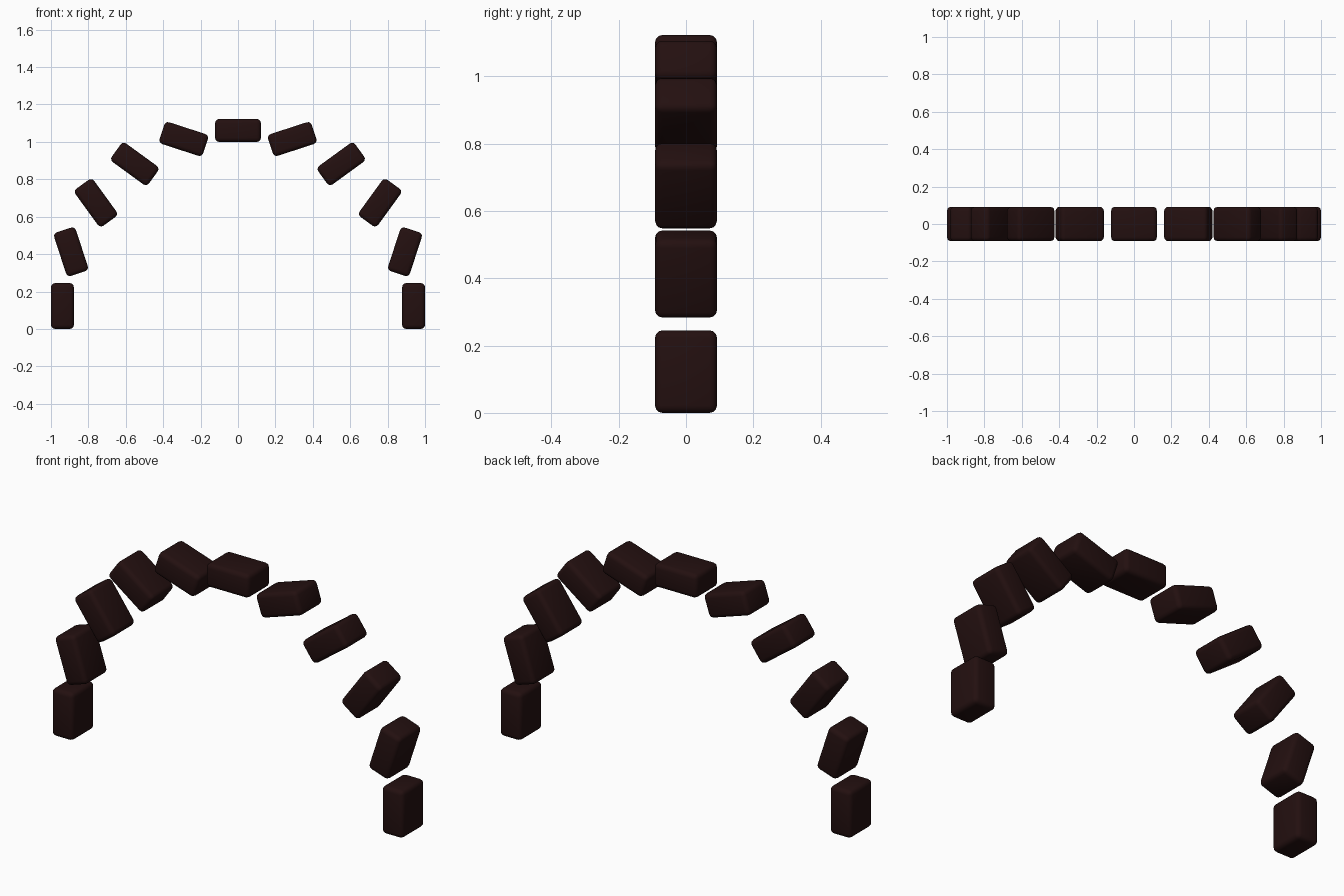
import bpy, math

if "Cube" in bpy.data.objects:
    bpy.data.objects.remove(bpy.data.objects["Cube"])

LENGTH, WIDTH, THICK = 0.245, 0.184, 0.1225
RADIUS = 1.0 - THICK / 2
COUNT = 11

mat = bpy.data.materials.new("dark reddish brown")
mat.diffuse_color = (0.017, 0.005, 0.005, 1)
mat.use_nodes = True
mat.node_tree.nodes["Principled BSDF"].inputs["Base Color"].default_value = mat.diffuse_color


def rounded_block(name, location, tilt):
    """Brick with softened edges, tilted about the y axis."""
    bpy.ops.mesh.primitive_cube_add(size=1)
    ob = bpy.context.object
    ob.name = name
    ob.scale = (LENGTH, WIDTH, THICK)
    bpy.ops.object.transform_apply(location=False, rotation=False, scale=True)
    bevel = ob.modifiers.new("soft edges", 'BEVEL')
    bevel.width = 0.022
    bevel.segments = 3
    bpy.ops.object.modifier_apply(modifier=bevel.name)
    bpy.ops.object.shade_smooth_by_angle(angle=math.radians(35))
    ob.location = location
    ob.rotation_euler = (0, tilt, 0)
    ob.data.materials.append(mat)


# Half circle of blocks; each leans outward at the top, opposite to the arc
for i in range(COUNT):
    a = math.radians(-90 + 180 * i / (COUNT - 1))
    pos = (RADIUS * math.sin(a), 0, LENGTH / 2 + RADIUS * math.cos(a))
    rounded_block(f"arch_block_{i + 1}", pos, -a)
